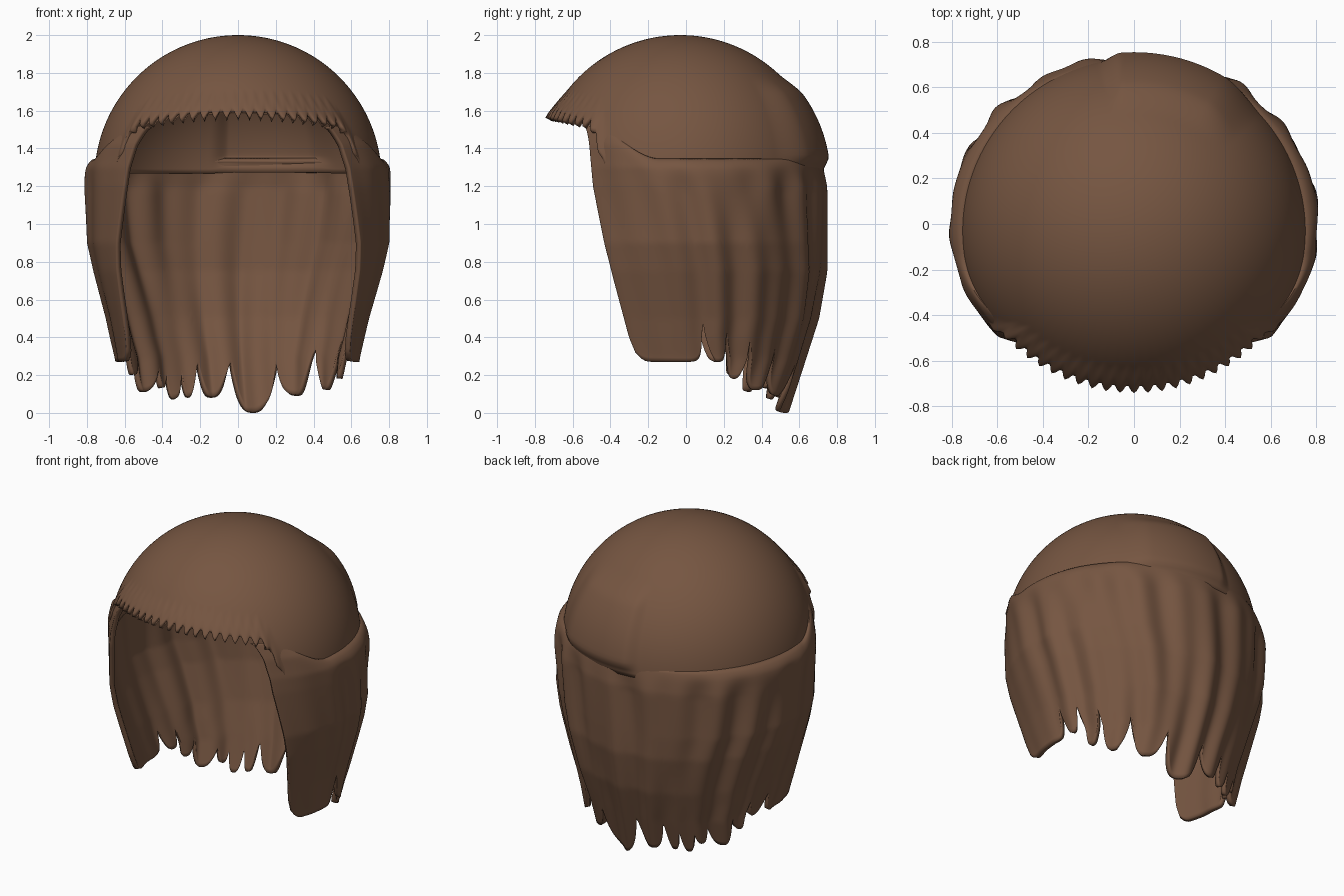
import bpy, bmesh, math
from math import sin, cos, radians, sqrt

if "Cube" in bpy.data.objects:
    bpy.data.objects.remove(bpy.data.objects["Cube"])

hair = bpy.data.materials.new("brown hair")
hair.diffuse_color = (0.18, 0.092, 0.053, 1)
hair.use_nodes = True
hair.node_tree.nodes["Principled BSDF"].inputs["Base Color"].default_value = hair.diffuse_color

R, CZ, CY = 0.76, 1.24, -0.03      # dome radius and centre


def smooth(a, b, v):
    t = max(0.0, min(1.0, (v - a) / (b - a)))
    return t * t * (3 - 2 * t)


def lerp_table(tab, v):
    # piecewise interpolation, keys ascending
    if v <= tab[0][0]:
        return tab[0][1]
    for (a, p), (b, q) in zip(tab, tab[1:]):
        if v <= b:
            return p + (q - p) * (v - a) / (b - a)
    return tab[-1][1]


def sheet(name, rows, cols, point, closed, thickness):
    # grid surface, thickened inwards
    bm = bmesh.new()
    n = cols if closed else cols + 1
    g = [[bm.verts.new(point(i / cols, j / rows)) for i in range(n)]
         for j in range(rows + 1)]
    for j in range(rows):
        for i in range(cols):
            k = (i + 1) % n
            bm.faces.new((g[j][i], g[j][k], g[j + 1][k], g[j + 1][i]))
    bmesh.ops.remove_doubles(bm, verts=bm.verts, dist=1e-5)
    me = bpy.data.meshes.new(name)
    bm.to_mesh(me)
    bm.free()
    ob = bpy.data.objects.new(name, me)
    bpy.context.collection.objects.link(ob)
    me.materials.append(hair)
    m = ob.modifiers.new("thickness", 'SOLIDIFY')
    m.thickness = thickness
    m.offset = -1
    bpy.context.view_layer.objects.active = ob
    ob.select_set(True)
    bpy.ops.object.shade_smooth_by_angle(angle=radians(50))
    ob.select_set(False)
    return ob


# --- cap: dome with scalloped fringe in front and a raised patch at the back
def cap_point(u, v):
    deg = u * 360 - 180                  # 0 = back, +90 = right, 180 = front
    th = radians(deg)
    front = smooth(118, 132, abs(deg))
    f = 180 - abs(deg)
    fringe = 1.585 - 0.055 * (f / 50) ** 2 - 0.022 * cos(radians(f * 72))
    z_end = 1.27 * (1 - front) + fringe * front
    phi = v * math.acos((z_end - CZ) / R)
    r, z = R * sin(phi), CZ + R * cos(phi)
    # flared, rippled fringe
    r += front * smooth(0.82, 1.0, v) * (0.02 + 0.006 * cos(radians(f * 72)))
    # raised patch at the back
    patch = smooth(-12, -4, deg) * (1 - smooth(30, 48, deg))
    r += 0.035 * patch * (1 - smooth(1.68, 1.80, z)) * smooth(1.28, 1.36, z)
    return (r * sin(th), CY + r * cos(th), z)


sheet("cap", 48, 360, cap_point, True, 0.04)

# --- curtain of long hair: half width, half depth and front edge by height
A = [(0, .60), (.3, .645), (.5, .69), (.75, .76), (.9, .795), (1.3, .81), (1.42, .785), (1.52, .73)]
B = [(0, .525), (.25, .605), (.5, .685), (.75, .73), (1.2, .74), (1.32, .725), (1.52, .71)]
EDGE_Y = [(.28, -.25), (.4, -.30), (.7, -.38), (.9, -.43), (1.2, -.49), (1.5, -.52)]
# notch angle, notch height, tip height of the lock that follows
LOCKS = [(-125, .32, .27), (-88, .42, .27), (-76, .40, .20), (-66, .30, .11), (-50, .23, .13),
         (-41, .20, .07), (-32, .22, .08), (-23, .27, .08), (-5, .27, .0), (21, .26, .09),
         (44, .34, .12), (63, .40, .18), (75, .44, .27), (87, .48, .27), (125, .32, .27)]


def bottom(s):
    for (a, za, tip), (b, zb, _) in zip(LOCKS, LOCKS[1:]):
        if s <= b:
            t = (s - a) / (b - a)
            edge = za if t < 0.5 else zb
            p = 3.0 if b - a < 30 else 9.0
            return tip + (edge - tip) * abs(2 * t - 1) ** p
    return LOCKS[-1][1]


def curtain_point(u, v):
    s = -125 + 250 * u
    top = 1.35 + 0.17 * smooth(92, 120, abs(s))
    z = top + (bottom(s) - top) * v ** 1.15
    a, b = lerp_table(A, z), lerp_table(B, z)
    c = max(-0.95, lerp_table(EDGE_Y, z) / b)
    th = s / 125 * math.acos(c)
    # wavy strands, fading out towards the front edges and the top
    w = 0.011 * sin(radians(s * 15) + 1.2 * sin(z * 3 + s * 0.05)) \
        + 0.009 * sin(radians(s * 23) + 1.5 * sin(z * 2.2))
    d = top - z
    w *= (1 - 0.75 * smooth(75, 110, abs(s))) * smooth(0, 0.2, d)
    x, y = (a + w) * sin(th), (b + w) * cos(th)
    # tuck the upper rim onto the dome
    rd = sqrt(max(0.0, R * R - (z - CZ) ** 2)) * 0.985
    k = sqrt(max(0.0, min(1.0, d / 0.11)))
    k = k * (2 - k)
    return (rd * sin(th) * (1 - k) + x * k,
            (CY + rd * cos(th)) * (1 - k) + y * k, z)


sheet("hair_curtain", 60, 420, curtain_point, False, 0.03)
